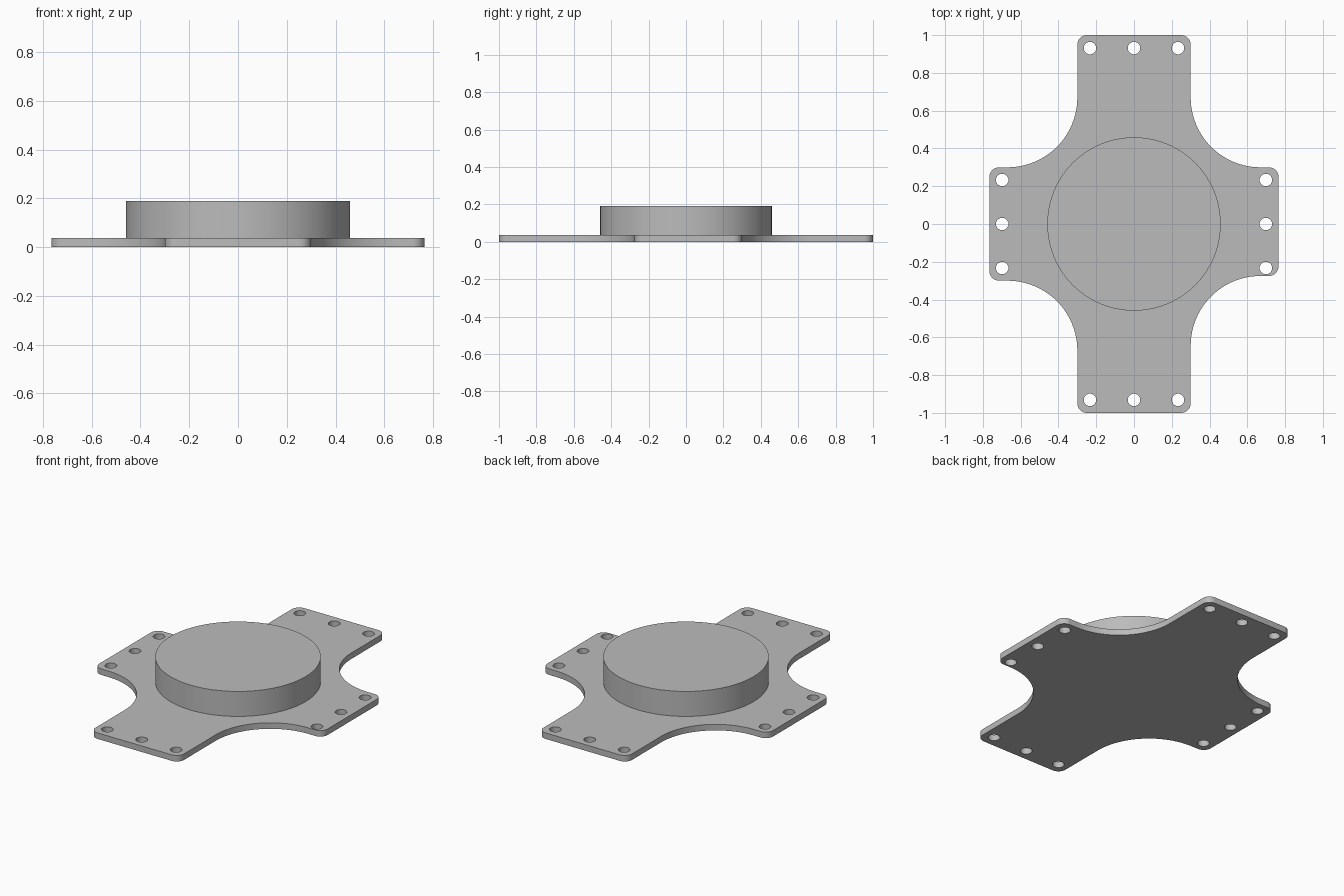
import bpy
import bmesh
from math import sin, cos, pi, radians

if "Cube" in bpy.data.objects:
    bpy.data.objects.remove(bpy.data.objects["Cube"])

THICK, TOP = 0.037, 0.19
ARM_X, ARM_Y, HALF = 0.765, 1.0, 0.30
CORNER, FILLET = 0.05, 0.37
HOLE_R, HOLE_GAP, HOLE_X, HOLE_Y = 0.033, 0.233, 0.698, 0.931
DISC_R = 0.459

grey = bpy.data.materials.new("plain grey")
grey.use_nodes = True
colour = (0.5, 0.5, 0.5, 1)
grey.diffuse_color = colour
grey.node_tree.nodes["Principled BSDF"].inputs["Base Color"].default_value = colour


def arc(cx, cy, r, start, end, steps):
    """Points along an arc, angles in degrees."""
    angles = [radians(start + (end - start) * i / steps) for i in range(steps + 1)]
    return [(cx + r * cos(a), cy + r * sin(a)) for a in angles]


def quadrant(sx, sy, half_y):
    """One quarter of the cross outline, from the x arm round to the y arm."""
    pts = arc(ARM_X - CORNER, half_y - CORNER, CORNER, 0, 90, 8)
    pts += arc(HALF + FILLET, half_y + FILLET, FILLET, 270, 180, 24)
    pts += arc(HALF - CORNER, ARM_Y - CORNER, CORNER, 0, 90, 8)
    pts = [(sx * x, sy * y) for x, y in pts]
    return pts if sx * sy > 0 else pts[::-1]


def finish(obj):
    obj.data.materials.clear()
    obj.data.materials.append(grey)
    bpy.ops.object.select_all(action="DESELECT")
    obj.select_set(True)
    bpy.context.view_layer.objects.active = obj
    bpy.ops.object.shade_smooth_by_angle(angle=radians(30))


# Cross plate outline; the front left side of the x arm is slightly narrower
outline = (quadrant(1, 1, HALF) + quadrant(-1, 1, HALF)
           + quadrant(-1, -1, HALF) + quadrant(1, -1, HALF - 0.025))

# Three bolt holes at the end of each arm
holes = []
for side in (-1, 1):
    for k in (-1, 0, 1):
        for cx, cy in ((side * HOLE_X, k * HOLE_GAP), (k * HOLE_GAP, side * HOLE_Y)):
            holes.append(arc(cx, cy, HOLE_R, 0, 360, 32)[:-1])

# Filled and extruded flat curve makes the plate with its holes
curve = bpy.data.curves.new("mounting_plate", "CURVE")
curve.dimensions = "2D"
curve.fill_mode = "BOTH"
curve.extrude = THICK / 2
for loop in [outline] + holes:
    spline = curve.splines.new("POLY")
    spline.points.add(len(loop) - 1)
    for point, (x, y) in zip(spline.points, loop):
        point.co = (x, y, 0, 1)
    spline.use_cyclic_u = True
plate = bpy.data.objects.new("mounting_plate", curve)
bpy.context.collection.objects.link(plate)
plate.location.z = THICK / 2
bpy.ops.object.select_all(action="DESELECT")
plate.select_set(True)
bpy.context.view_layer.objects.active = plate
bpy.ops.object.convert(target="MESH")
plate = bpy.context.view_layer.objects.active

# Weld the caps to the walls
bm = bmesh.new()
bm.from_mesh(plate.data)
bmesh.ops.remove_doubles(bm, verts=bm.verts, dist=0.0001)
bmesh.ops.recalc_face_normals(bm, faces=bm.faces)
bm.to_mesh(plate.data)
bm.free()
finish(plate)

# Raised round boss
bpy.ops.mesh.primitive_cylinder_add(vertices=96, radius=DISC_R, depth=TOP - THICK,
                                    location=(0, 0, (TOP + THICK) / 2))
boss = bpy.context.object
boss.name = "round_boss"
finish(boss)
